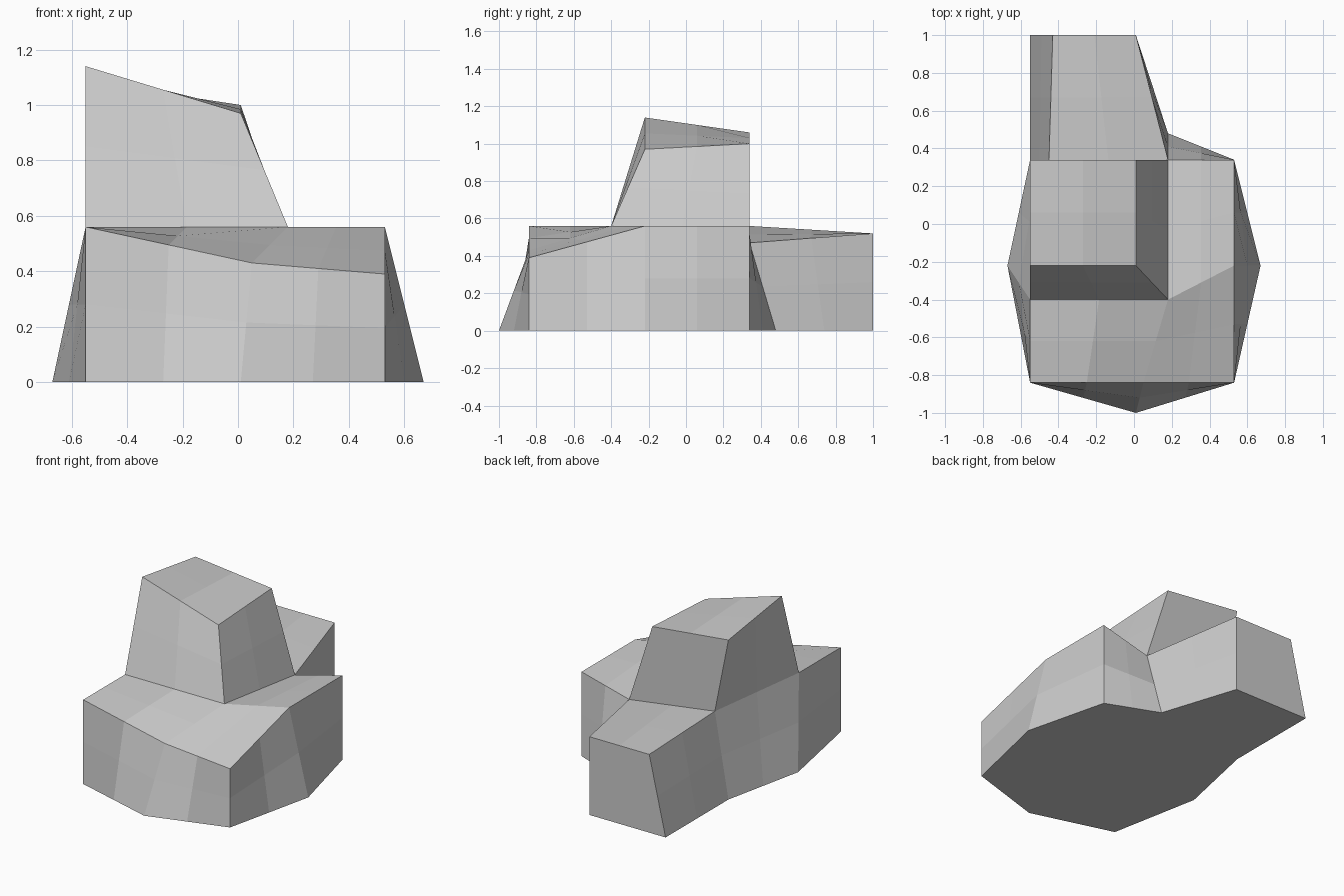
import bpy, bmesh

if "Cube" in bpy.data.objects:
    bpy.data.objects.remove(bpy.data.objects["Cube"])


def build(name, rings, caps):
    """Skin closed rings with quad walls, add cap faces, split each face once."""
    bm = bmesh.new()
    v = [[bm.verts.new(p) for p in ring] for ring in rings]
    n = len(v[0])
    for i in range(n):
        j = (i + 1) % n
        bm.faces.new((v[0][i], v[0][j], v[1][j], v[1][i]))
    flat = v[0] + v[1] + (v[2] if len(v) > 2 else [])
    for cap in caps:
        bm.faces.new([flat[i] for i in cap])
    bmesh.ops.recalc_face_normals(bm, faces=bm.faces)
    mesh = bpy.data.meshes.new(name)
    bm.to_mesh(mesh)
    bm.free()
    obj = bpy.data.objects.new(name, mesh)
    bpy.context.collection.objects.link(obj)
    # simple subdivision keeps the twisted panels' bilinear facets
    sub = obj.modifiers.new("facets", 'SUBSURF')
    sub.subdivision_type = 'SIMPLE'
    sub.levels = sub.render_levels = 1
    return obj


# Base block: ground outline and top rim, anticlockwise from the front left
ground = [(-.55, -.84), (.01, -1), (.53, -.84), (.67, -.22), (.53, .34),
          (.18, .48), (.01, 1), (-.55, 1), (-.55, .34), (-.67, -.22)]
rim = [(-.55, -.84, .56), (.05, -.84, .43), (.53, -.84, .39),
       (.53, -.22, .56), (.53, .34, .56), (.18, .34, .47),
       (.01, 1, .52), (-.43, 1, .52), (-.45, .34, .56), (-.55, -.4, .56)]
corner = (.18, -.4, .56)
build("base_block", [[(x, y, 0) for x, y in ground], rim, [corner]],
      [range(9, -1, -1),                      # underside
       (10, 11, 20, 19), (11, 12, 13, 20),    # front terrace
       (13, 14, 15, 20),                      # right terrace
       (15, 16, 17, 18)])                     # rear wing top

# Tower: rises from the opening between the terraces
foot = [rim[9], corner, rim[5], rim[8]]
head = [(-.55, -.22, 1.14), (.01, -.22, .97), (.01, .34, 1.0), (-.55, .34, 1.06)]
build("tower", [foot, head], [(4, 5, 6, 7)])
